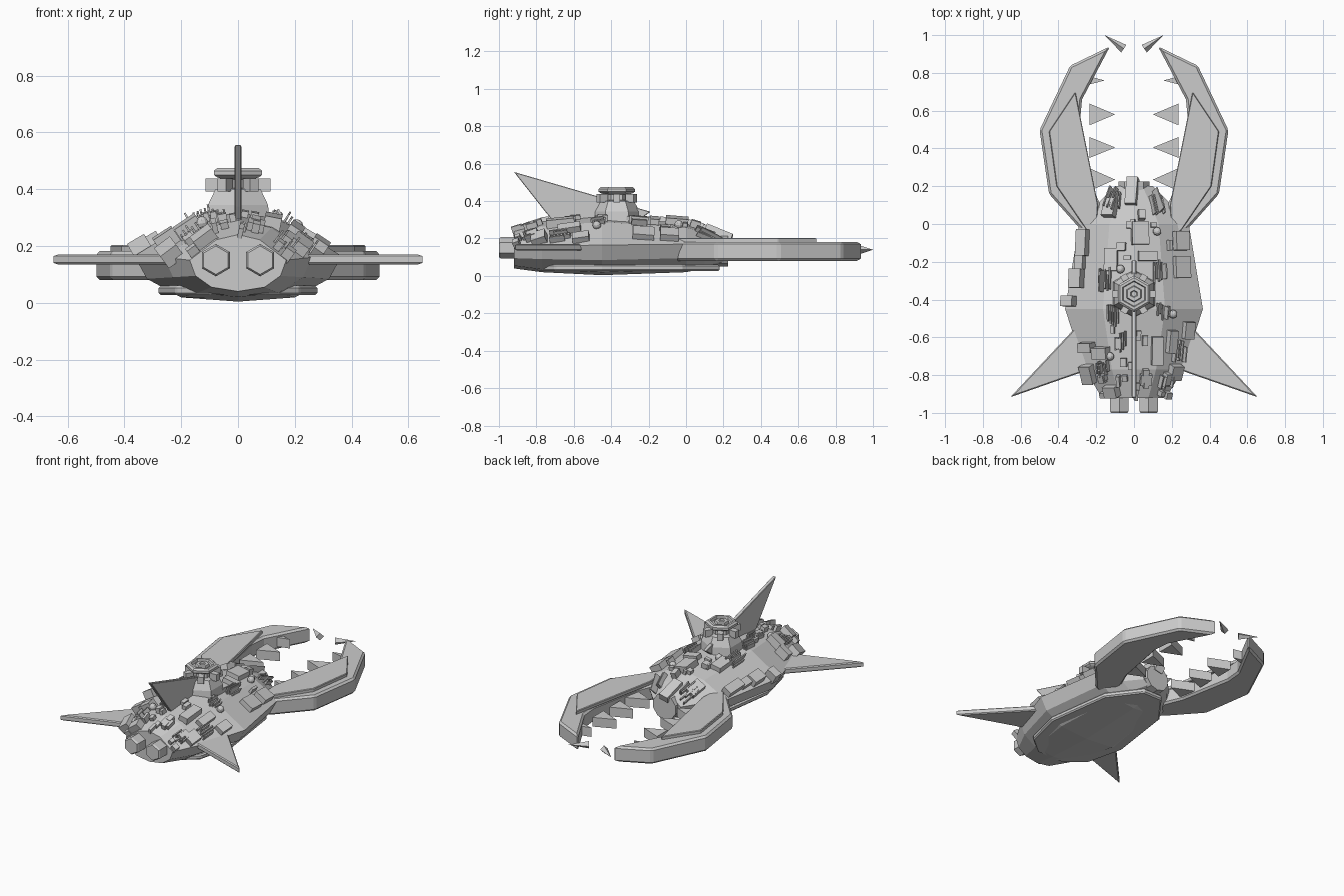
import bpy, bmesh, math, random
from mathutils import Vector, Matrix
from mathutils.bvhtree import BVHTree

if "Cube" in bpy.data.objects:
    bpy.data.objects.remove(bpy.data.objects["Cube"])

random.seed(4)


def finish(bm, name, bevel=0):
    bmesh.ops.recalc_face_normals(bm, faces=bm.faces)
    me = bpy.data.meshes.new(name)
    bm.to_mesh(me)
    bm.free()
    ob = bpy.data.objects.new(name, me)
    bpy.context.collection.objects.link(ob)
    if bevel:
        m = ob.modifiers.new("edge", 'BEVEL')
        m.width, m.segments = bevel, 1
    return ob


def loft(name, rings, bevel=0):
    """Skin closed rings of equal length and cap both ends."""
    bm = bmesh.new()
    vs = [[bm.verts.new(p) for p in r] for r in rings]
    n = len(rings[0])
    for a, b in zip(vs, vs[1:]):
        for i in range(n):
            j = (i + 1) % n
            bm.faces.new((a[i], a[j], b[j], b[i]))
    bm.faces.new(vs[0])
    bm.faces.new(vs[-1])
    return finish(bm, name, bevel)


def prism(name, pts, z0, z1, s=1, bevel=0):
    return loft(name, [[(s * x, y, z) for x, y in pts] for z in (z0, z1)], bevel)


def lathe_rings(profile, n, origin, axis='z'):
    out = []
    for r, h in profile:
        ring = []
        for i in range(n):
            a = 2 * math.pi * i / n
            u, v = r * math.sin(a), r * math.cos(a)
            p = (u, v, h) if axis == 'z' else (u, h, v)
            ring.append(Vector(p) + Vector(origin))
        out.append(ring)
    return out


# Main hull: stations of y, half width, shoulder z, top z, bottom z
def section(y, w, zm, zt, zb):
    half = [(0, zt), (.45 * w, zt - .2 * (zt - zm)), (w, zm),
            (.88 * w, zb + .5 * (zm - zb)), (.55 * w, zb + .015), (0, zb)]
    return [(x, y, z) for x, z in half] + [(-x, y, z) for x, z in half[-2:0:-1]]


hull = loft("hull", [section(*s) for s in (
    (-.92, .17, .15, .24, .04), (-.77, .26, .16, .29, .02),
    (-.45, .365, .165, .32, .004), (0, .29, .17, .28, .02),
    (.1, .2, .165, .25, .04), (.2, .1, .15, .21, .062))])
loft("nose_cap", lathe_rings([(.085, .1), (.085, .225)], 10, (0, 0, .135), 'y'))

# Belly plate
half = [(.1, -.8), (.22, -.7), (.28, -.45), (.22, -.02), (.07, .18)]
prism("belly_plate", half + [(-x, y) for x, y in half[::-1]], .027, .06, 1, .008)

# Engines, wings, claws and teeth on both sides
claw = [(.2, -.08), (.275, -.037), (.45, .16), (.5, .497), (.338, .838), (.127, .94),
        (.275, .66), (.285, .55), (.22, .2), (.17, .08)]
plate = [(.2, -.05), (.25, -.035), (.41, .2), (.45, .49), (.31, .7), (.19, .1)]
teeth = [(.27, .76, .03, .115), (.235, .58, .057, .135),
         (.235, .405, .055, .135), (.235, .235, .06, .135)]
for s, side in ((-1, "left"), (1, "right")):
    loft(side + "_engine", lathe_rings([(.05, -1), (.057, -.99), (.057, -.85)],
                                       6, (s * .078, 0, .15), 'y'))
    prism(side + "_wing", [(.2, -.44), (.33, -.57), (.655, -.917), (.22, -.765)],
          .135, .17, s, .006)
    prism(side + "_claw", claw, .08, .182, s, .012)
    prism(side + "_claw_plate", plate, .178, .203, s, .004)
    for x, y, w, l in teeth:
        prism(side + "_tooth", [(x, y - w), (x, y + w), (x - l, y)], .1, .16, s)
    # Pincer tip spike
    bm = bmesh.new()
    bmesh.ops.create_cone(bm, cap_ends=True, segments=4, radius1=.024, radius2=0, depth=.125)
    d = Vector((s * .1, .07, 0))
    rot = d.to_track_quat('Z', 'Y').to_matrix().to_4x4()
    bm.transform(Matrix.Translation((s * .105, .964, .14)) @ rot)
    finish(bm, side + "_tip_spike")

# Tail fin
fin = [(-.92, .556), (-.75, .34), (-.7, .28), (-.25, .3), (-.19, .343)]
loft("tail_fin", [[(x, y, z) for y, z in fin] for x in (-.012, .012)], .003)

# Command tower with six pods
T = (0, -.37, 0)
loft("tower", lathe_rings([(.128, .29), (.122, .345), (.092, .4), (.062, .405), (.062, .435),
                           (.085, .442), (.097, .45), (.097, .465), (.085, .475), (.07, .475),
                           (.065, .46), (.045, .46), (.04, .475), (.02, .475), (.015, .468)], 6, T))


def box(name, mat, size):
    bm = bmesh.new()
    bmesh.ops.create_cube(bm, size=1)
    bm.transform(mat @ Matrix.Diagonal((*size, 1)))
    return finish(bm, name)


for k in range(6):
    m = Matrix.Translation(T) @ Matrix.Rotation(k * math.pi / 3, 4, 'Z')
    box("tower_pod", m @ Matrix.Translation((.09, 0, .415)), (.05, .036, .045))

# Surface details sit on the hull, tilted to its slope
tree = BVHTree.FromPolygons([v.co for v in hull.data.vertices],
                            [p.vertices for p in hull.data.polygons])


def seat(x, y):
    hit, n, _, _ = tree.ray_cast(Vector((x, y, 1)), Vector((0, 0, -1)))
    if hit is None:
        hit, n = Vector((x, y, .2)), Vector((0, 0, 1))
    ex = Vector((0, 1, 0)).cross(n).normalized()
    m = Matrix((ex, n.cross(ex), n)).transposed().to_4x4()
    return Matrix.Translation(hit) @ m


# Hull boxes: x, y, width, length, height
for x, y, w, l, h in (
        (.03, -.05, .09, .12, .035), (.245, -.23, .09, .115, .035), (-.295, -.29, .07, .1, .045),
        (-.335, -.41, .07, .055, .05), (-.265, -.1, .06, .14, .04), (-.28, -.2, .05, .08, .03),
        (.12, -.67, .06, .15, .035), (.24, -.09, .08, .1, .04), (-.235, -.79, .07, .1, .04),
        (-.12, .08, .07, .1, .035), (-.01, .17, .06, .15, .03), (-.165, -.68, .09, .06, .045),
        (.07, -.17, .1, .05, .03), (-.24, -.65, .08, .05, .05), (.28, -.56, .06, .09, .035),
        (-.11, -.88, .08, .06, .04), (.21, -.78, .07, .08, .04), (.06, -.82, .06, .06, .03),
        (-.12, -.19, .07, .12, .03), (.19, -.62, .05, .12, .04)):
    box("hull_box", seat(x, y) @ Matrix.Translation((0, 0, h / 2 - .008)), (w, l, h + .016))

# Combs of thin bars
for x, y, l in ((.12, .11, .14), (-.1, .12, .13), (.13, -.25, .12), (-.11, -.48, .14),
                (.15, -.46, .09), (.23, -.68, .12), (.16, -.82, .09), (-.07, -.62, .1),
                (-.16, -.76, .09), (-.15, -.3, .12)):
    for k in range(5):
        h = random.uniform(.02, .045)
        box("comb_bar", seat(x + (k - 2) * .013, y + random.uniform(-.015, .015))
            @ Matrix.Translation((0, 0, h / 2 - .005)), (.007, l * random.uniform(.6, 1), h + .01))

# Small scattered blocks toward the stern and along the spine
for k in range(26):
    x, y = random.uniform(-.18, .18), random.choice((-.88, -.78, -.6, -.15, 0)) + random.uniform(-.05, .05)
    h = random.uniform(.02, .04)
    box("small_block", seat(x, max(y, -.9)) @ Matrix.Translation((0, 0, h / 2 - .005)),
        (random.uniform(.015, .04), random.uniform(.02, .06), h + .01))

# Sensor domes
for x, y in ((.12, -.04), (.2, -.475), (-.125, -.7), (-.07, -.24)):
    bm = bmesh.new()
    bmesh.ops.create_uvsphere(bm, u_segments=10, v_segments=6, radius=.023)
    bm.transform(seat(x, y) @ Matrix.Translation((0, 0, .012)))
    finish(bm, "sensor_dome")
